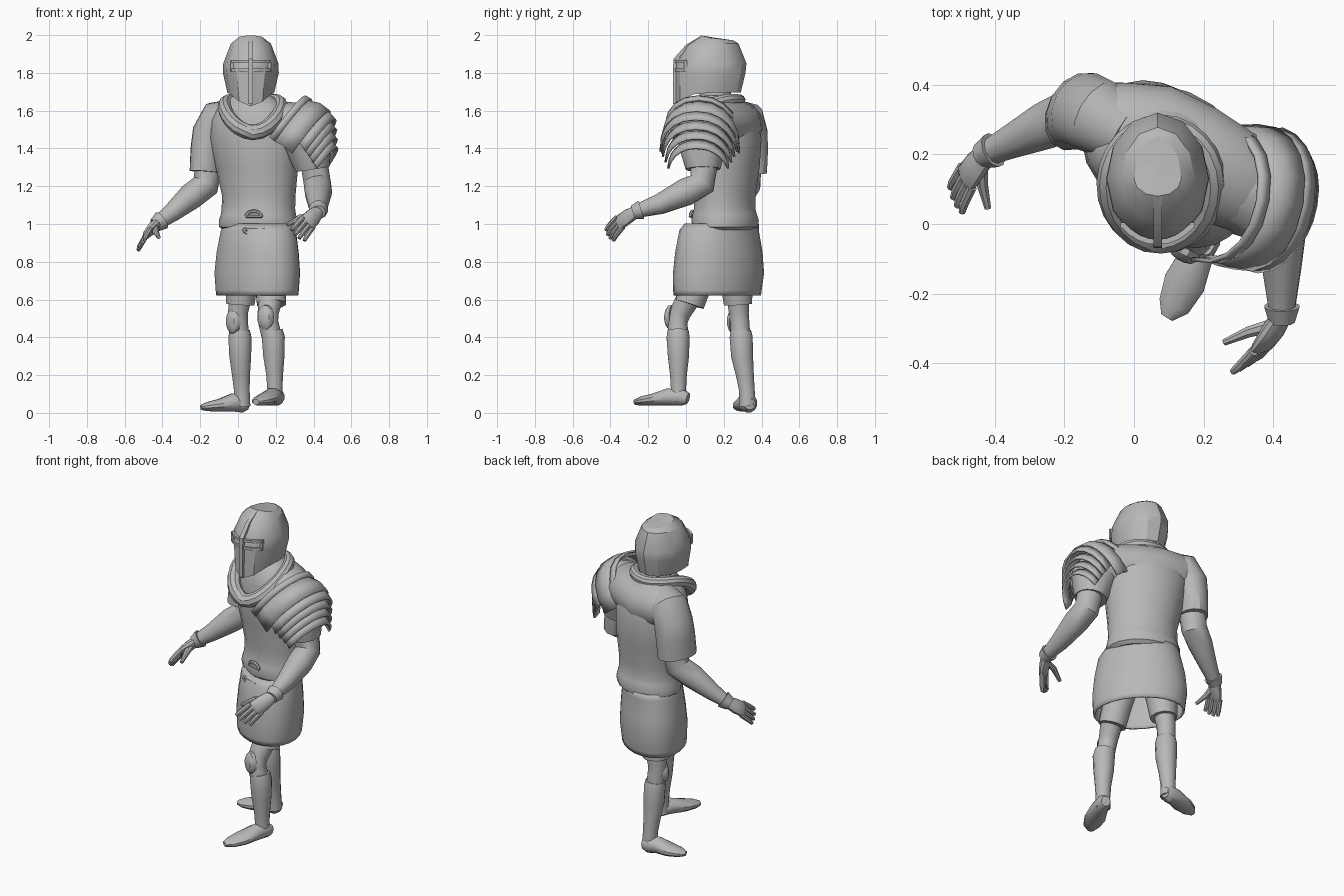
import bpy, bmesh, math
from mathutils import Vector as V

steel = bpy.data.materials.new("grey")
steel.diffuse_color = (0.48, 0.48, 0.48, 1)


def skin(name, rings, closed=True, caps=True, loop=False, thick=0):
    """Join rows of points into a surface."""
    bm = bmesh.new()
    rows = [[bm.verts.new(p) for p in r] for r in rings]
    n = len(rows[0])
    pairs = list(zip(rows, rows[1:])) + ([(rows[-1], rows[0])] if loop else [])
    for a, b in pairs:
        for i in range(n if closed else n - 1):
            j = (i + 1) % n
            bm.faces.new((a[i], a[j], b[j], b[i]))
    if caps and closed and not loop:
        bm.faces.new(rows[0])
        bm.faces.new(rows[-1])
    bmesh.ops.recalc_face_normals(bm, faces=bm.faces[:])
    me = bpy.data.meshes.new(name)
    bm.to_mesh(me)
    bm.free()
    me.materials.append(steel)
    ob = bpy.data.objects.new(name, me)
    bpy.context.collection.objects.link(ob)
    if thick:
        m = ob.modifiers.new("thickness", 'SOLIDIFY')
        m.thickness = thick
        m.offset = 0
    return ob


def tube(name, pts, n=12, side=None, loop=False):
    """Tube through (x, y, z, r) or (x, y, z, side_r, up_r) points."""
    pos = [V(p[:3]) for p in pts]
    k = len(pos)
    rings = []
    s = V(side) if side else None
    for i, p in enumerate(pts):
        a, b = (i - 1) % k if loop else max(i - 1, 0), (i + 1) % k if loop else min(i + 1, k - 1)
        t = (pos[b] - pos[a]).normalized()
        if s is None:
            s = t.cross(V((0, 0, 1))) if abs(t.z) < 0.9 else V((1, 0, 0))
        s = (s - t * s.dot(t)).normalized()
        u = s.cross(t)
        ring = []
        for j in range(n):
            g = 2 * math.pi * (j + 0.5) / n
            ring.append(pos[i] + s * math.cos(g) * p[3] + u * math.sin(g) * p[-1])
        rings.append(ring)
    return skin(name, rings, loop=loop)


def stack(name, rows, turn=-22, n=20, caps=True, thick=0):
    """Stack of turned ellipses (z, cx, cy, rx, ry)."""
    c, s = math.cos(math.radians(turn)), math.sin(math.radians(turn))
    rings = []
    for z, cx, cy, rx, ry in rows:
        ring = []
        for j in range(n):
            g = 2 * math.pi * j / n
            x, y = rx * math.cos(g), ry * math.sin(g)
            ring.append((cx + c * x - s * y, cy + s * x + c * y, z))
        rings.append(ring)
    return skin(name, rings, caps=caps, thick=thick)


# Torso, turned slightly, with a puffed fold at the belt, and a shoulder yoke
stack("torso", [(.968, .107, .205, .19, .15), (.985, .107, .207, .212, .168),
                (1.02, .107, .207, .213, .175), (1.055, .108, .205, .203, .165),
                (1.08, .108, .205, .2, .158),
                (1.15, .11, .205, .2, .157), (1.3, .1, .208, .224, .177),
                (1.45, .088, .205, .245, .188), (1.55, .083, .2, .235, .17),
                (1.62, .08, .19, .19, .145), (1.68, .075, .18, .1, .1)])
tube("shoulder_yoke", [(-.15, .325, 1.53, .09, .09), (-.06, .29, 1.525, .125, .125),
                       (.05, .25, 1.52, .158, .135), (.17, .2, 1.52, .15, .135),
                       (.29, .125, 1.51, .145, .135), (.37, .09, 1.47, .13, .11)], n=18)
tube("neck", [(.07, .16, 1.6, .09), (.07, .15, 1.76, .085)])

# Skirt with open hem, turned to follow the stride
stack("skirt", [(1.0, .108, .19, .215, .155), (.965, .108, .175, .23, .165),
                (.85, .104, .174, .255, .178), (.74, .102, .172, .266, .186),
                (.65, .102, .166, .259, .18), (.622, .102, .166, .255, .177)],
      turn=-50, n=24, caps=False, thick=.01)

# Rolled cowl around the neck, hanging in a U at the front
cowl = []
for i in range(24):
    g = 2 * math.pi * i / 24
    f = math.cos(g)
    cowl.append((.078 + .15 * math.sin(g), .12 - .165 * f, 1.625 - .085 * f - .055 * f * f,
                 .036 + .006 * f))
tube("cowl", cowl, n=10, loop=True)

# Belt buckle: an upper and a lower arch
for nm, y, z, sgn, w in (("buckle_top", .036, 1.04, 1, .042),
                         ("buckle_bottom", -.003, .973, -1, .055)):
    tube(nm, [(.085 + w * math.cos(g), y - .3 * w * math.cos(g), z + sgn * .028 * math.sin(g), .009)
              for g in [math.pi * i / 8 for i in range(9)]], n=6)
    tube(nm + "_bar", [(.085 - w, y + .3 * w, z, .008), (.085 + w, y - .3 * w, z, .008)], n=6)

# Helmet: egg-shaped rings with a pointed chin and flat crown
HX, HY = .068, .13


def helm_point(t, z, rx, rf, rb, drop=0, tilt=0):
    c = math.cos(t)
    return (HX + rx * math.sin(t), HY - c * (rf if c > 0 else rb),
            z - drop * max(c, 0) ** 3 + tilt * c)


helm = [(1.695, .124, .188, .16, .072), (1.80, .148, .186, .185, 0), (1.85, .146, .183, .19, 0),
        (1.955, .106, .125, .148, .01), (1.985, .068, .05, .122, 0, .013)]
skin("helmet", [[helm_point(2 * math.pi * j / 12, *r) for j in range(12)] for r in helm],
     caps=False)
skin("helmet_crown", [[helm_point(2 * math.pi * j / 12, *helm[-1]) for j in range(12)],
                      [(HX, .16, 1.985)] * 12], caps=False)

# Visor ridge and eye-slit frame
tube("visor_ridge", [(HX, -.06, 1.635, .017, .012), (HX, -.06, 1.8, .017, .013),
                     (HX, -.058, 1.87, .017, .013), (HX, .005, 1.942, .017, .012),
                     (HX, .08, 1.99, .017, .008)], n=4)
arc = [math.radians(-43 + 86 * i / 8) for i in range(9)]
for nm, z in (("slit_frame_bottom", 1.815), ("slit_frame_top", 1.86)):
    tube(nm, [(*helm_point(t, z, .146, .182, .19), .011) for t in arc], n=4)
for nm, t in (("slit_frame_right", arc[0]), ("slit_frame_left", arc[-1])):
    tube(nm, [(*helm_point(t, z, .146, .182, .19), .011) for z in (1.807, 1.868)], n=4)

# Layered shoulder armour on the left arm
U, E = V((.58, -.08, .81)), V((.17, .98, 0))


def bend(v):
    return math.copysign(abs(v) ** .93, v)


def lame(name, stations, span=108, n=10):
    rows = []
    for cx, cy, cz, ry, ru in stations:
        rows.append([V((cx, cy, cz)) + E * ry * bend(math.sin(g)) + U * ru * bend(math.cos(g))
                     for g in [math.radians(-span + 2 * span * i / n) for i in range(n + 1)]])
    return skin(name, rows, closed=False, thick=.012)


lame("shoulder_collar", [(.22, .085, 1.49, .195, .23), (.25, .085, 1.468, .195, .234)], 98)
lame("shoulder_cap", [(.24, .085, 1.47, .185, .222), (.295, .08, 1.445, .203, .235),
                      (.345, .075, 1.405, .209, .237)], 98)
for k in range(4):
    x, z, r = .345 + .011 * k, 1.405 - .04 * k, -.013 * k
    lame("shoulder_lame_%d" % (k + 1), [(x, .072, z, .203 + r, .23 + r),
                                        (x + .03, .07, z - .045, .209 + r, .237 + r)],
         84 - 4 * k)

# Sleeves and arms
tube("right_sleeve", [(-.03, .265, 1.57, .09, .09), (-.1, .308, 1.555, .11, .105),
                      (-.14, .325, 1.48, .113, .1), (-.155, .325, 1.39, .116, .092),
                      (-.164, .32, 1.275, .116, .086)], n=14)
tube("left_sleeve", [(.2, .14, 1.54, .1), (.33, .1, 1.5, .14), (.375, .088, 1.42, .13),
                     (.395, .09, 1.29, .092)], n=14)
tube("right_arm", [(-.16, .33, 1.42, .075), (-.158, .325, 1.29, .075), (-.172, .322, 1.205, .074),
                   (-.25, .285, 1.145, .07), (-.35, .238, 1.06, .05), (-.43, .2, 1.0, .035)])
tube("left_arm", [(.38, .085, 1.45, .075), (.405, .095, 1.31, .074), (.42, .085, 1.215, .074),
                  (.425, .0, 1.17, .074), (.425, -.14, 1.105, .055), (.425, -.26, 1.068, .036)])


def hand(side, elbow, wrist, knuckle, tip, spread, thumb):
    """Glove with cuff, palm, four curled fingers and a thumb."""
    e, w, k, t, s = (V(v) for v in (elbow, wrist, knuckle, tip, spread))
    d = (w - e).normalized()
    tube(side + "_cuff", [(*(w - d * .035), .052), (*(w + d * .012), .038)])
    tube(side + "_palm", [(*(w - d * .01), .034, .03), (*w.lerp(k, .5), .046, .029),
                          (*k, .048, .022), (*k.lerp(t, .12), .042, .015)], side=s)
    out = (k - w).normalized()
    for i in range(4):
        o = s * ((i - 1.5) / 3.2)
        m = k.lerp(t, .5) + o * 1.1 + out * .014
        end = k.lerp(t, 1 - .08 * abs(i - 1.5)) + o * 1.2
        tube("%s_finger_%d" % (side, i + 1), [(*(k + o), .015), (*m, .014), (*end, .01)], n=8)
    tube(side + "_thumb", [(*p, r) for p, r in zip(thumb, (.022, .017, .01))], n=8)


hand("left", (.425, -.14, 1.105), (.425, -.27, 1.065), (.37, -.35, 1.01), (.31, -.412, .93),
     (.06, .035, -.05), [(.405, -.29, 1.045), (.33, -.31, 1.035), (.26, -.34, .995)])
hand("right", (-.35, .238, 1.06), (-.43, .2, 1.0), (-.48, .135, .95), (-.515, .06, .88),
     (-.03, .063, -.048), [(-.44, .175, .99), (-.435, .11, .955), (-.42, .045, .93)])

# Shorts, legs, greaves, knee pads and feet
tube("left_shorts", [(.16, .12, .85, .09), (.172, .06, .7, .086), (.178, .02, .575, .08)])
tube("right_shorts", [(.04, .25, .85, .1), (.02, .268, .7, .09), (.012, .275, .575, .077)])
tube("left_leg", [(.175, .02, .62, .066), (.16, -.03, .53, .056), (.16, -.045, .48, .053),
                  (.185, -.04, .38, .054)])
tube("right_leg", [(.012, .275, .62, .064), (.0, .28, .53, .054), (.002, .285, .48, .052),
                   (.01, .29, .38, .054)])
tube("left_greave", [(.18, -.042, .435, .058), (.187, -.042, .40, .063), (.19, -.04, .3, .058),
                     (.194, -.04, .2, .046), (.195, -.04, .12, .041), (.196, -.037, .06, .043)])
tube("right_greave", [(.008, .29, .435, .056), (.01, .292, .40, .063), (.012, .297, .3, .06),
                      (.016, .312, .2, .049), (.02, .322, .12, .043), (.022, .326, .035, .045)])
for nm, (x, y, z), (dx, dy) in (("left_knee_pad", (.142, -.088, .505), (-.45, -.89)),
                                ("right_knee_pad", (-.032, .25, .485), (-.75, -.66))):
    tube(nm, [(x - dx * .02, y - dy * .02, z, .047, .068), (x, y, z, .045, .066),
              (x + dx * .014, y + dy * .014, z, .034, .048),
              (x + dx * .02, y + dy * .02, z, .012, .018)])
tube("left_foot", [(.216, .01, .075, .028, .03), (.207, -.018, .083, .042, .045),
                   (.18, -.09, .085, .05, .047), (.145, -.17, .07, .062, .033),
                   (.115, -.235, .062, .048, .025), (.095, -.268, .057, .02, .015)])
tube("right_foot", [(.056, .338, .046, .03, .03), (.028, .333, .05, .046, .05),
                    (-.03, .32, .055, .05, .049), (-.1, .305, .04, .06, .034),
                    (-.16, .29, .033, .045, .025), (-.195, .28, .029, .018, .014)])

# Smooth shading with sharp edges kept
bpy.ops.object.select_all(action='SELECT')
bpy.context.view_layer.objects.active = bpy.data.objects["torso"]
bpy.ops.object.shade_smooth_by_angle(angle=math.radians(32))
